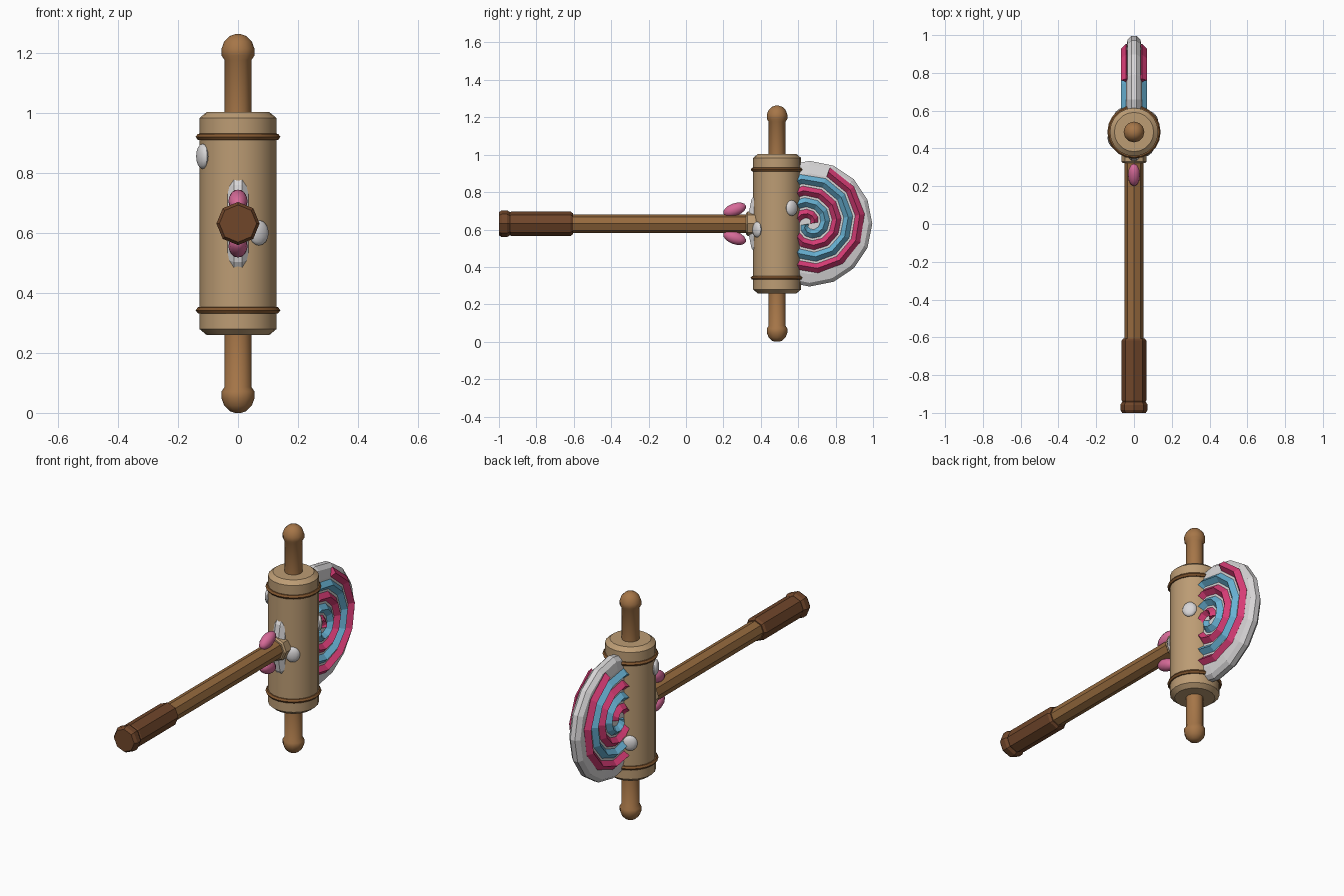
import bpy, bmesh, math
from mathutils import Matrix, Vector

if "Cube" in bpy.data.objects:
    bpy.data.objects.remove(bpy.data.objects["Cube"], do_unlink=True)


def material(name, rgb):
    """Flat material from display values 0-255."""
    lin = [(c / 255 / 12.92) if c < 11 else ((c / 255 + 0.055) / 1.055) ** 2.4 for c in rgb] + [1]
    m = bpy.data.materials.new(name)
    m.use_nodes = True
    m.diffuse_color = lin
    m.node_tree.nodes["Principled BSDF"].inputs["Base Color"].default_value = lin
    return m


TAN = material("pale wood", (188, 156, 116))
HANDLE = material("warm wood", (166, 118, 72))
STICK = material("stick wood", (150, 106, 62))
GRIP = material("dark wood", (112, 70, 42))
BAND = material("band brown", (132, 88, 48))
WHITE = material("sugar white", (216, 214, 215))
PINK = material("candy pink", (216, 60, 118))
BLUE = material("candy blue", (104, 178, 212))
ROSE = material("rose", (214, 106, 152))

MID = 0.631          # height of the stick and of the pin's middle
PIN_Y = 0.487        # pin axis
CANDY_Y = 0.66       # candy disc centre
PIN_R = 0.128


def finish(name, bm, mat, smooth=None):
    bmesh.ops.recalc_face_normals(bm, faces=bm.faces)
    me = bpy.data.meshes.new(name)
    bm.to_mesh(me)
    bm.free()
    me.materials.append(mat)
    ob = bpy.data.objects.new(name, me)
    bpy.context.collection.objects.link(ob)
    if smooth:
        bpy.ops.object.select_all(action="DESELECT")
        ob.select_set(True)
        bpy.context.view_layer.objects.active = ob
        bpy.ops.object.shade_smooth_by_angle(angle=math.radians(smooth))
    return ob


def lathe(name, profile, sides, mat, axis="Z", at=(0, 0, 0), smooth=None, closed=False):
    """Turn a (radius, height) profile round an axis."""
    bm = bmesh.new()
    rings = []
    for r, h in profile:
        rings.append([bm.verts.new((r * math.cos(a), r * math.sin(a), h))
                      for a in (math.tau * i / sides for i in range(sides))])
    pairs = list(zip(rings, rings[1:]))
    if closed:
        pairs.append((rings[-1], rings[0]))
    else:
        bm.faces.new(rings[0])
        bm.faces.new(rings[-1])
    for a, b in pairs:
        for i in range(sides):
            j = (i + 1) % sides
            bm.faces.new((a[i], a[j], b[j], b[i]))
    turn = {"Z": Matrix(), "Y": Matrix.Rotation(-math.pi / 2, 4, "X"),
            "X": Matrix.Rotation(math.pi / 2, 4, "Y")}[axis]
    bm.transform(Matrix.Translation(at) @ turn)
    return finish(name, bm, mat, smooth)


def blob(name, at, size, rotation, mat):
    bm = bmesh.new()
    bmesh.ops.create_uvsphere(bm, u_segments=12, v_segments=8, radius=1)
    bm.transform(Matrix.Translation(at) @ rotation @ Matrix.Diagonal((*size, 1)))
    return finish(name, bm, mat, 40)


# Rolling pin body
pin = (0, PIN_Y, MID)
lathe("pin_body", [(0.104, -0.372), (PIN_R, -0.352), (PIN_R, 0.352), (0.104, 0.372)],
      20, TAN, at=pin, smooth=30)

# Handles and bands, above and below
for side, s in (("upper", 1), ("lower", -1)):
    knob = [(0.045, 0.36), (0.045, 0.545), (0.055, 0.56), (0.055, 0.582),
            (0.046, 0.607), (0.028, 0.625), (0.01, 0.631)]
    lathe(side + "_handle", [(r, s * h) for r, h in knob], 12, HANDLE, at=pin, smooth=40)
    lathe(side + "_band", [(0.12, -0.011), (0.134, -0.01), (0.141, 0), (0.134, 0.01), (0.12, 0.011)],
          20, BAND, at=(0, PIN_Y, MID + s * 0.289), smooth=30, closed=True)

# Long stick, grip, end cap and collar
base = (0, 0, MID)
lathe("stick", [(0.05, -0.62), (0.05, 0.42)], 8, STICK, "Y", base)
lathe("grip", [(0.056, -0.95), (0.065, -0.935), (0.065, -0.617), (0.056, -0.605)], 8, GRIP, "Y", base)
lathe("end_cap", [(0.062, -1), (0.072, -0.985), (0.072, -0.957), (0.062, -0.942)], 8, GRIP, "Y", base)
lathe("collar", [(0.058, 0.322), (0.066, 0.33), (0.066, 0.42)], 8, TAN, "Y", base)

# Candy disc with a stepped rim
half = [(0.27, 0.043), (0.316, 0.034), (0.336, 0.014)]
lathe("candy_disc", [(r, -h) for r, h in half] + half[::-1], 16, WHITE, "X", (0, CANDY_Y, MID))


def spiral(name, mat, offset, side):
    """Ridged spiral stripe on one face of the disc."""
    bm = bmesh.new()
    rows = []
    for deg in range(-350, 431, 30):
        r = 0.176 + 0.125 * (deg - 90) / 360
        w = min(0.026, r)
        a = math.radians(deg + offset)
        rows.append([bm.verts.new((side * x, CANDY_Y + (r + d) * math.cos(a), MID + (r + d) * math.sin(a)))
                     for d, x in ((-w, 0.042), (0, 0.068), (w, 0.042), (0, 0.02))])
    for a, b in zip(rows, rows[1:]):
        for i in range(4):
            j = (i + 1) % 4
            bm.faces.new((a[i], a[j], b[j], b[i]))
    bm.faces.new(rows[0])
    bm.faces.new(rows[-1])
    finish(name, bm, mat)


for label, side in (("left", 1), ("right", -1)):
    spiral(label + "_pink_swirl", PINK, 0, side)
    spiral(label + "_blue_swirl", BLUE, 180, side)

# Sugar drops flattened against the pin: (angle round the pin, height)
for i, (deg, z) in enumerate(((203, 0.855), (-57, 0.6), (38, 0.715), (124, 0.48))):
    a = math.radians(deg)
    at = Vector((PIN_R * math.cos(a), PIN_Y + PIN_R * math.sin(a), z))
    blob(f"sugar_drop_{i + 1}", at, (0.018, 0.038, 0.042), Matrix.Rotation(a, 4, "Z"), WHITE)

# Rose petals above and below the stick
for label, s in (("upper", 1), ("lower", -1)):
    blob(label + "_petal", (0, 0.26, MID + s * 0.075), (0.032, 0.064, 0.034),
         Matrix.Rotation(s * math.radians(20), 4, "X"), ROSE)
